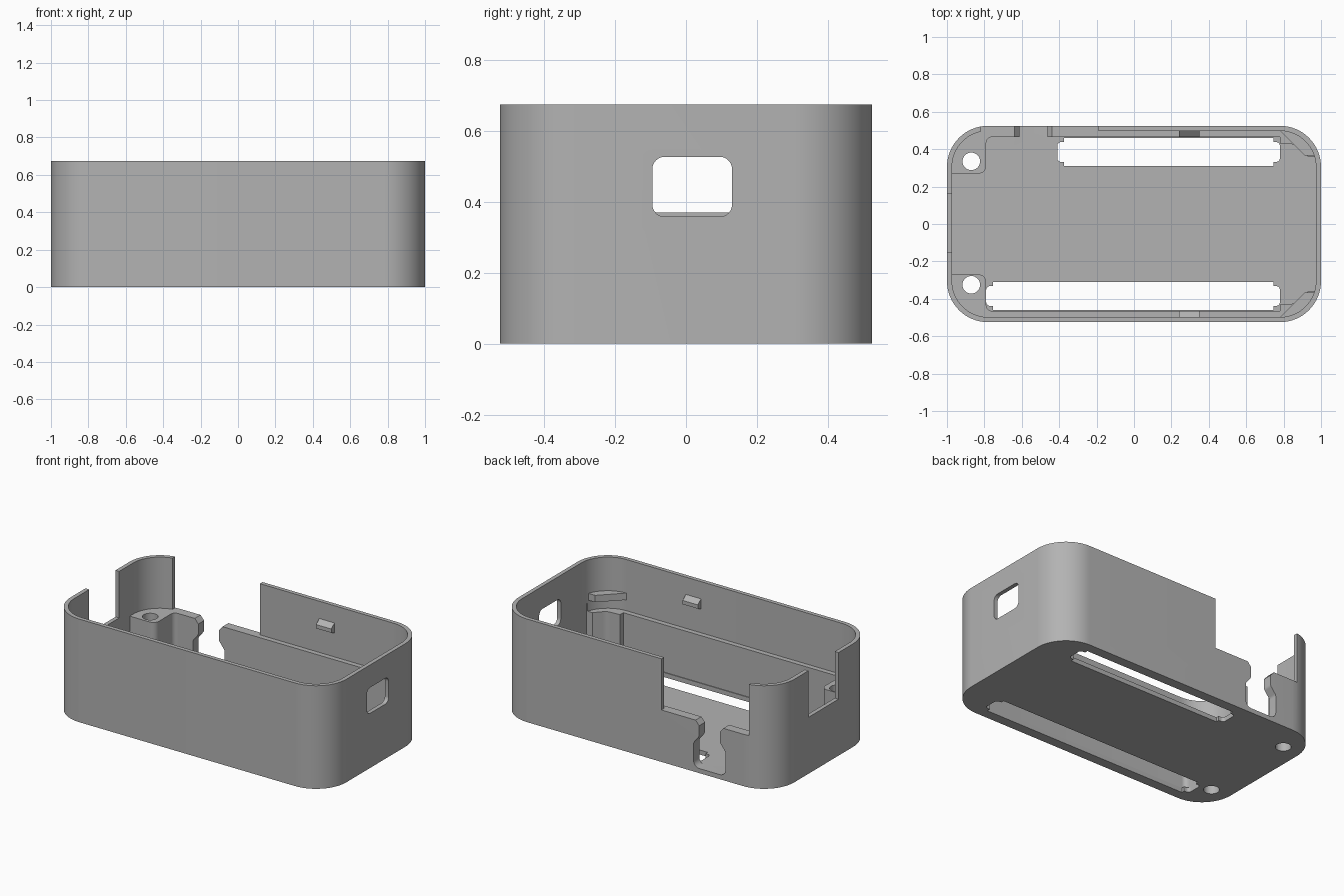
import bpy, bmesh, math
from mathutils import Vector, Matrix

if "Cube" in bpy.data.objects:
    bpy.data.objects.remove(bpy.data.objects["Cube"])

grey = bpy.data.materials.new("plain grey")
grey.use_nodes = True
colour = (0.45, 0.45, 0.45, 1)
grey.diffuse_color = colour
grey.node_tree.nodes["Principled BSDF"].inputs["Base Color"].default_value = colour

HX, HY, HEIGHT = 1.0, 0.525, 0.675
WALL, FLOOR, LEDGE = 0.027, 0.03, 0.34
IX, IY = HX - WALL, HY - WALL
LOW_Y = 0.465            # inner face of the thick lower wall
BOSS_X = -0.79


def fillet(points, steps=8):
    """Round the corners of an outline of (x, y, radius) points."""
    out = []
    for i, (x, y, r) in enumerate(points):
        p = Vector((x, y))
        if r == 0:
            out.append(p)
            continue
        a = (Vector(points[i - 1][:2]) - p).normalized()
        b = (Vector(points[(i + 1) % len(points)][:2]) - p).normalized()
        half = a.angle(b) / 2
        centre = p + (a + b).normalized() * (r / math.sin(half))
        start = p + a * (r / math.tan(half)) - centre
        end = p + b * (r / math.tan(half)) - centre
        turn = -start.angle_signed(end)
        out += [centre + Matrix.Rotation(turn * k / steps, 2) @ start
                for k in range(steps + 1)]
    return out


def box_outline(x0, x1, y0, y1, r=0):
    return [(x0, y0, r), (x1, y0, r), (x1, y1, r), (x0, y1, r)]


def prism(name, outline, low, high, axis="z", steps=8):
    """Extrude an outline along an axis: z from (x, y), y from (x, z), x from (y, z)."""
    place = {"z": lambda u, v, w: (u, v, w),
             "y": lambda u, v, w: (u, w, v),
             "x": lambda u, v, w: (w, u, v)}[axis]
    bm = bmesh.new()
    base = bm.faces.new([bm.verts.new(place(p.x, p.y, low)) for p in fillet(outline, steps)])
    side = bmesh.ops.extrude_face_region(bm, geom=[base])["geom"]
    shift = Vector(place(0, 0, high - low))
    bmesh.ops.translate(bm, vec=shift, verts=[g for g in side if isinstance(g, bmesh.types.BMVert)])
    bmesh.ops.recalc_face_normals(bm, faces=bm.faces)
    mesh = bpy.data.meshes.new(name)
    bm.to_mesh(mesh)
    bm.free()
    mesh.materials.append(grey)
    obj = bpy.data.objects.new(name, mesh)
    bpy.context.collection.objects.link(obj)
    return obj


def cut(target, cutter):
    cutter.hide_render = True
    mod = target.modifiers.new("cut", "BOOLEAN")
    mod.operation, mod.solver, mod.object = "DIFFERENCE", "EXACT", cutter
    bpy.context.view_layer.objects.active = target
    bpy.ops.object.modifier_apply(modifier=mod.name)
    bpy.data.objects.remove(cutter)


def slot_outline(x0, x1, y0, y1):
    """Long slot with a stepped, rounded tongue at each end."""
    step, inset, r = 0.035, 0.022, 0.02
    return [(x0 + step, y0, 0), (x1 - step, y0, 0), (x1 - step, y0 + inset, 0),
            (x1, y0 + inset, r), (x1, y1 - inset, r), (x1 - step, y1 - inset, 0),
            (x1 - step, y1, 0), (x0 + step, y1, 0), (x0 + step, y1 - inset, 0),
            (x0, y1 - inset, r), (x0, y0 + inset, r), (x0 + step, y0 + inset, 0)]


# Case body and its two-level cavity
case = prism("case_body", box_outline(-HX, HX, -HY, HY, 0.22), 0, HEIGHT, steps=16)
cut(case, prism("upper_cavity", box_outline(-IX, IX, -IY, IY, 0.193), LEDGE, 1, steps=16))

half = [(IX, 0.36, 0), (0.93, 0.36, 0), (0.87, 0.425, 0.06), (0.78, 0.43, 0),
        (0.78, LOW_Y, 0), (BOSS_X, LOW_Y, 0.03), (BOSS_X, 0.27, 0.04), (-IX, 0.27, 0)]
lower = half + [(x, -y, r) for x, y, r in reversed(half)]
cut(case, prism("lower_cavity", lower, FLOOR, LEDGE + 0.05))

# Floor slots and screw holes
for x0, y0, y1 in ((BOSS_X, -0.46, -0.31), (-0.41, 0.31, 0.46)):
    cut(case, prism("floor_slot", slot_outline(x0, 0.78, y0, y1), -0.1, 0.1))
for y in (0.335, -0.325):
    hole = box_outline(-0.917, -0.823, y - 0.047, y + 0.047, 0.0469)
    cut(case, prism("screw_hole", hole, -0.1, 0.5))

# Side window, open notch on the other end, and the opening in the back wall
cut(case, prism("window", box_outline(-0.095, 0.13, 0.358, 0.527, 0.035), 0.9, 1.1, "x"))
cut(case, prism("end_notch", box_outline(-0.15, 0.16, 0.37, 1), -1.1, -0.9, "x"))
cut(case, prism("back_opening", box_outline(-0.82, -0.19, LEDGE, 1), 0.44, 0.6, "y"))

# Keyhole-shaped gap in the low back wall
mid, neck, belly = -0.538, 0.075, 0.115
right = [(mid + belly, FLOOR, 0.04), (mid + belly, 0.19, 0.03), (mid + neck, 0.24, 0.03),
         (mid + neck, 0.31, 0), (mid + neck + 0.03, 0.345, 0)]
gap = right + [(2 * mid - x, z, r) for x, z, r in reversed(right)]
cut(case, prism("back_gap", gap, 0.44, 0.6, "y"))

parts = [case]
for side, label in ((-1, "front"), (1, "back")):
    # Corner tabs above the ledge
    tab = [(0.77, 0.505, 0), (0.785, 0.495, 0), (0.914, 0.366, 0), (0.98, 0.366, 0),
           (0.95, 0.43, 0), (0.89, 0.49, 0), (0.83, 0.51, 0)]
    parts.append(prism(label + "_corner_tab", [(x, side * y, r) for x, y, r in tab], 0.41, 0.455))
    # Wedge clips on the inner wall
    clip = [(0.51, 0.49), (LOW_Y, 0.51), (LOW_Y, 0.535), (0.51, 0.572)]
    parts.append(prism(label + "_clip", [(side * y, z, 0) for y, z in clip], 0.24, 0.35, "x"))

for obj in parts:
    bpy.ops.object.select_all(action="DESELECT")
    obj.select_set(True)
    bpy.context.view_layer.objects.active = obj
    bpy.ops.object.shade_smooth_by_angle(angle=math.radians(30))
